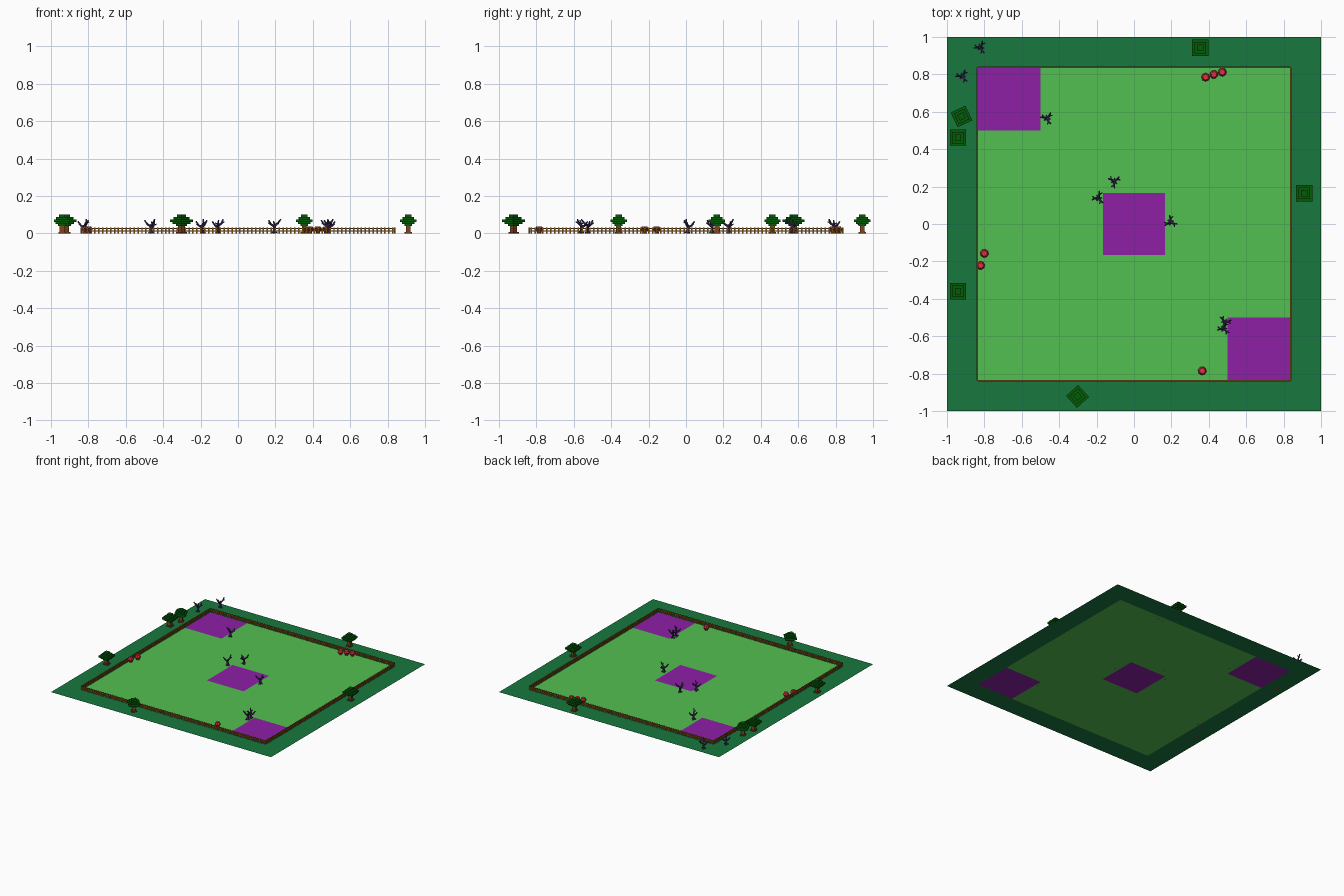
import bpy, bmesh, math, random
from mathutils import Vector, Matrix

if "Cube" in bpy.data.objects:
    bpy.data.objects.remove(bpy.data.objects["Cube"])

random.seed(4)


def material(name, r, g, b):
    m = bpy.data.materials.new(name)
    m.diffuse_color = (r, g, b, 1)
    m.use_nodes = True
    m.node_tree.nodes["Principled BSDF"].inputs["Base Color"].default_value = m.diffuse_color
    return m


GRASS = material("light grass", 0.085, 0.53, 0.08)
FOREST = material("dark grass", 0.009, 0.19, 0.05)
PURPLE = material("purple soil", 0.27, 0.014, 0.38)
LEAF = material("leaf green", 0.001, 0.105, 0.002)
BARK = material("bark brown", 0.20, 0.06, 0.015)
WOOD = material("fence wood", 0.24, 0.10, 0.012)
TWIG = material("dead wood", 0.065, 0.032, 0.14)
RED = material("red", 0.75, 0.03, 0.055)


def box(bm, c, s, mat=0):
    m = Matrix.Translation(c) @ Matrix.Diagonal((*s, 1))
    r = bmesh.ops.create_cube(bm, size=1, matrix=m)
    for f in {f for v in r["verts"] for f in v.link_faces}:
        f.material_index = mat


def limb(bm, a, b, r1, r2, mat=0, n=5):
    a, b = Vector(a), Vector(b)
    d = b - a
    m = Matrix.Translation((a + b) / 2) @ d.to_track_quat('Z', 'Y').to_matrix().to_4x4()
    r = bmesh.ops.create_cone(bm, cap_ends=True, segments=n, radius1=r1, radius2=r2,
                              depth=d.length, matrix=m)
    for f in {f for v in r["verts"] for f in v.link_faces}:
        f.material_index = mat


def mesh(bm, name, *mats):
    me = bpy.data.meshes.new(name)
    bm.to_mesh(me)
    bm.free()
    for m in mats:
        me.materials.append(m)
    return me


def place(me, name, x=0, y=0, rot=0):
    o = bpy.data.objects.new(name, me)
    o.location = (x, y, 0)
    o.rotation_euler = (0, 0, math.radians(rot))
    bpy.context.collection.objects.link(o)


# ground: 12 x 12 tiles coloured by position
bm = bmesh.new()
bmesh.ops.create_grid(bm, x_segments=12, y_segments=12, size=1)
for f in bm.faces:
    c = f.calc_center_median()
    if max(abs(c.x), abs(c.y)) > 5 / 6:
        f.material_index = 1
    elif any(abs(c.x - k) < 0.17 and abs(c.y + k) < 0.17 for k in (-2 / 3, 0, 2 / 3)):
        f.material_index = 2
place(mesh(bm, "ground", GRASS, FOREST, PURPLE), "ground")

# fence: two rails and closely spaced posts on each side
bm = bmesh.new()
E = 0.838
for z in (0.0125, 0.0255):
    box(bm, (0, 0, z), (2 * E, 0.009, 0.006))
N = 80
for i in range(N):
    x = -E + 2 * E * (i + 0.5) / N
    box(bm, (x, 0, 0.0165), (0.008, 0.007, 0.033))
fence = mesh(bm, "fence_side", WOOD)
for i, (x, y, r) in enumerate(((0, -E, 0), (E, 0, 90), (0, E, 180), (-E, 0, 270))):
    place(fence, f"fence_side_{i}", x, y, r)

# leafy tree: flared trunk under a stack of square leaf layers
bm = bmesh.new()
box(bm, (0, 0, 0.004), (0.040, 0.040, 0.008), 1)
box(bm, (0, 0, 0.022), (0.026, 0.026, 0.044), 1)
for z, h, w in ((0.045, 0.010, 0.042), (0.056, 0.012, 0.068), (0.068, 0.014, 0.087),
                (0.081, 0.014, 0.062), (0.095, 0.014, 0.034)):
    box(bm, (0, 0, z), (w, w, h))
tree = mesh(bm, "tree", LEAF, BARK)
for i, (x, y, r) in enumerate(((-0.922, 0.575, 25), (-0.941, 0.462, 0), (-0.941, -0.36, 0),
                               (-0.302, -0.922, 42), (0.354, 0.942, 0), (0.910, 0.165, 0))):
    place(tree, f"tree_{i}", x, y, r)

# dead tree: bent trunk, roots and three forked branches
bm = bmesh.new()
UP = Vector((0, 0, 1))
limb(bm, (0, 0, 0), (0.003, 0, 0.045), 0.0095, 0.007)
for k in range(3):
    a = math.radians(120 * k + random.uniform(-20, 20))
    d = Vector((math.cos(a), math.sin(a), 0))
    s = Vector((-d.y, d.x, 0))
    p = UP * (0.030 + 0.006 * k)
    q = p + d * 0.020 + UP * 0.012
    limb(bm, p, q, 0.007, 0.006)
    limb(bm, q, q + d * 0.015 + s * 0.005 + UP * 0.022, 0.006, 0.004)
    limb(bm, q, q + d * 0.010 - s * 0.013 + UP * 0.008, 0.005, 0.003)
    a += math.radians(50)
    limb(bm, (0, 0, 0.012), (0.017 * math.cos(a), 0.017 * math.sin(a), 0.003), 0.005, 0.003)
dead = mesh(bm, "dead_tree", TWIG)
for i, (x, y, r) in enumerate(((-0.82, 0.945, 190), (-0.918, 0.79, 70), (-0.465, 0.565, 60),
                               (-0.105, 0.228, 160), (-0.19, 0.14, 200), (0.195, 0.01, 100),
                               (0.485, -0.525, 20), (0.48, -0.56, 80))):
    place(dead, f"dead_tree_{i}", x, y, r)

# red mushrooms: flat topped faceted cap on a short stem
bm = bmesh.new()
limb(bm, (0, 0, 0.010), (0, 0, 0.020), 0.017, 0.023, 0, 8)
limb(bm, (0, 0, 0.020), (0, 0, 0.038), 0.023, 0.015, 0, 8)
limb(bm, (0, 0, 0), (0, 0, 0.012), 0.013, 0.011, 1, 8)
cap = mesh(bm, "red_mushroom", RED, BARK)
for i, (x, y) in enumerate(((0.383, 0.785), (0.427, 0.80), (0.472, 0.812),
                            (-0.80, -0.157), (-0.82, -0.222), (0.365, -0.785))):
    place(cap, f"red_mushroom_{i}", x, y, 25 * i)
